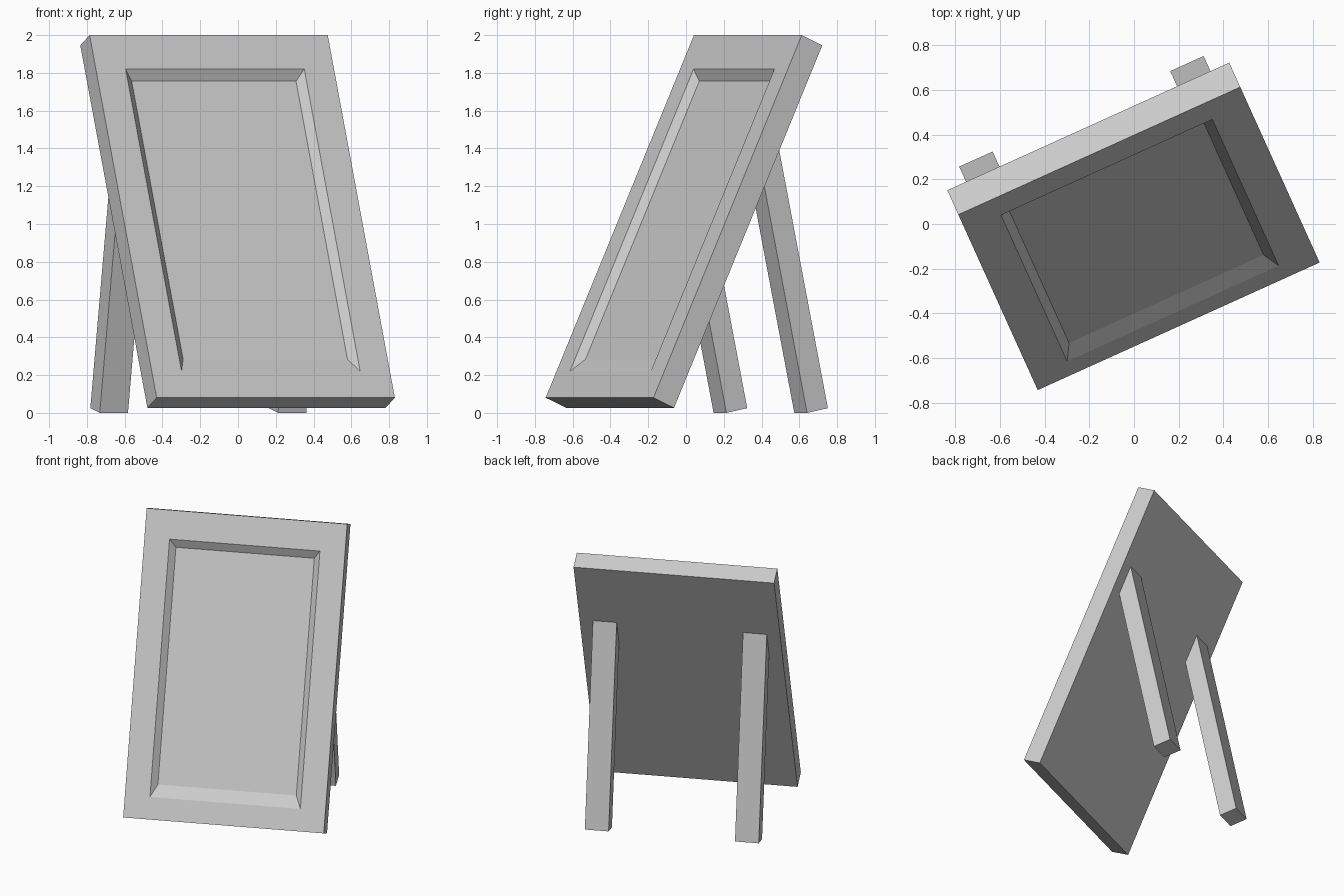
import bpy
from math import radians, sin, cos, tan
from mathutils import Matrix, Vector

if "Cube" in bpy.data.objects:
    bpy.data.objects.remove(bpy.data.objects["Cube"])

TURN = radians(24.35)    # whole model turned about z
TILT = radians(24.17)    # panel leans back
LEG = radians(11.7)      # legs lean forward
MID = -0.0065            # sideways centre line before turning
PLACE = Matrix.Rotation(TURN, 4, 'Z') @ Matrix.Translation((MID, 0, 0))
UP = Vector((0, sin(TILT), cos(TILT)))
BACK = Vector((0, cos(TILT), -sin(TILT)))
CENTRE = Vector((0, -0.0685, 1.04))
THICK = 0.131


def loft(name, rings):
    """Join a series of closed rings and cap both ends."""
    n = len(rings[0])
    verts = [PLACE @ Vector(v) for r in rings for v in r]
    faces = [(k * n + i, k * n + (i + 1) % n, (k + 1) * n + (i + 1) % n, (k + 1) * n + i)
             for k in range(len(rings) - 1) for i in range(n)]
    faces += [tuple(reversed(range(n))), tuple(range(len(verts) - n, len(verts)))]
    mesh = bpy.data.meshes.new(name)
    mesh.from_pydata(verts, [], faces)
    mesh.update()
    obj = bpy.data.objects.new(name, mesh)
    bpy.context.collection.objects.link(obj)
    return obj


def rect(w, h, centre):
    return [centre + Vector((sx * w / 2, 0, 0)) + UP * (sz * h / 2)
            for sx, sz in ((1, -1), (-1, -1), (-1, 1), (1, 1))][::-1]


# Leaning panel with a sloped recess in its front
rim = CENTRE - UP * 0.022
loft("panel", [
    rect(1.384, 2.104, CENTRE + BACK * THICK),
    rect(1.384, 2.104, CENTRE),
    rect(1.038, 1.754, rim),
    rect(1.038 * 0.92, 1.754 * 0.92, rim + Vector((0, 0.043, 0))),
])

# Two back legs, their tops mitred just inside the panel back
back = CENTRE + BACK * (THICK - 0.015)


def leg_top(q, z):
    t = (q + z * tan(LEG) - back.y + back.z * tan(TILT)) / (tan(TILT) + tan(LEG))
    return q - (t - z) * tan(LEG), t


front_foot, back_foot = (0.435, 0.0), (0.556, 0.025)
profile = [front_foot, back_foot, leg_top(*back_foot), leg_top(*front_foot)]
for side, name in ((-1, "left_leg"), (1, "right_leg")):
    loft(name, [[(side * 0.518 + dx, q, z) for q, z in profile]
                for dx in (-0.082, 0.082)])

# Make all face normals point outwards
import bmesh
for obj in bpy.context.collection.objects:
    bm = bmesh.new()
    bm.from_mesh(obj.data)
    bmesh.ops.recalc_face_normals(bm, faces=bm.faces)
    bm.to_mesh(obj.data)
    bm.free()
